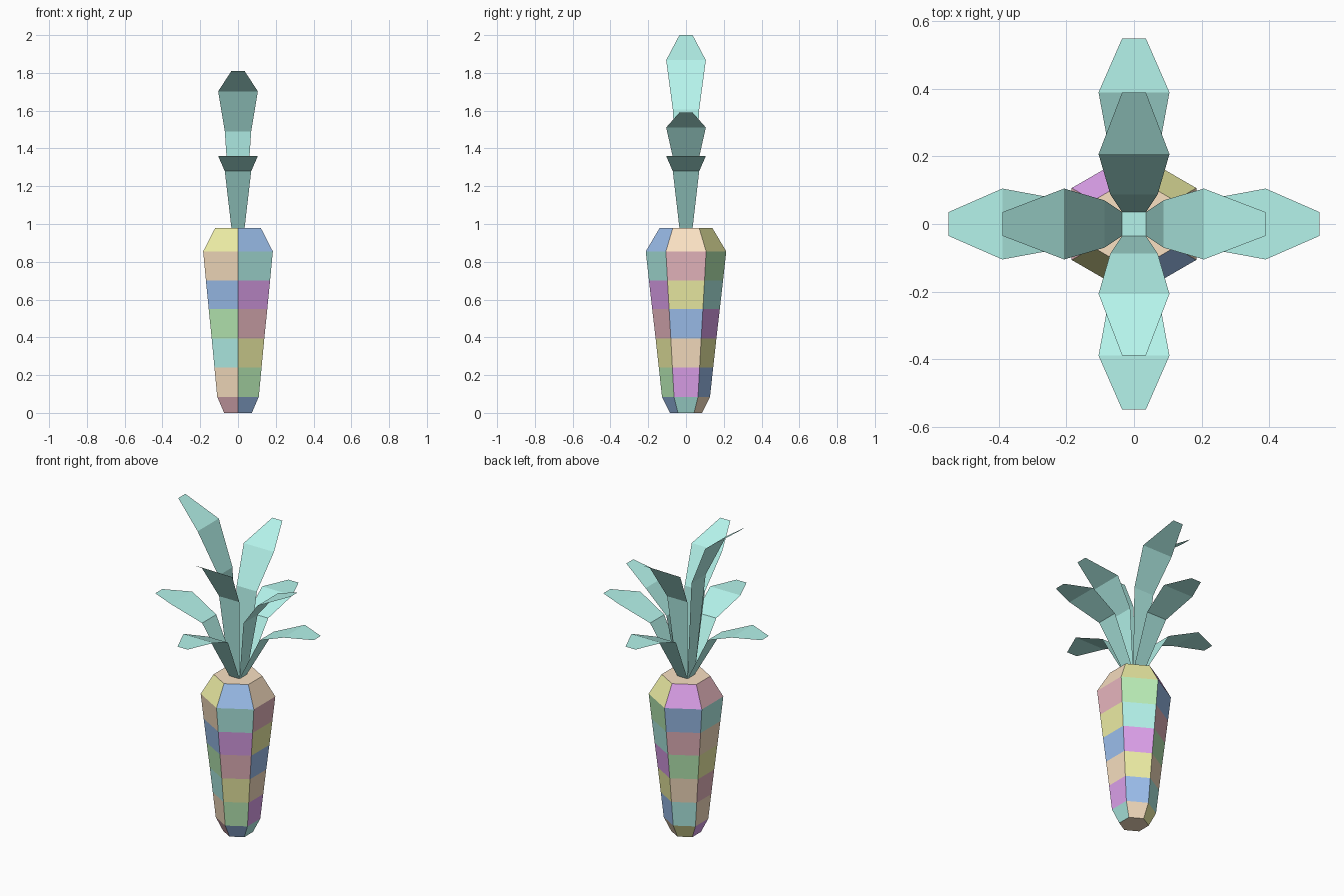
import bpy, bmesh
from math import cos, sin, radians

if "Cube" in bpy.data.objects:
    bpy.data.objects.remove(bpy.data.objects["Cube"])

# Palette keyed by one letter
COLOURS = {
    "O": ("orange", (0.95, 0.75, 0.54)), "B": ("blue", (0.34, 0.53, 0.86)),
    "G": ("green", (0.50, 0.86, 0.48)), "M": ("magenta", (0.73, 0.36, 0.84)),
    "Y": ("yellow", (0.86, 0.86, 0.38)), "T": ("teal", (0.46, 0.90, 0.83)),
    "R": ("rose", (0.82, 0.48, 0.53)),
}
KEYS = list(COLOURS)
MATS = []
for name, rgb in COLOURS.values():
    m = bpy.data.materials.new(name)
    m.diffuse_color = (*rgb, 1)
    m.use_nodes = True
    m.node_tree.nodes["Principled BSDF"].inputs["Base Color"].default_value = m.diffuse_color
    MATS.append(m)


def finish(bm, name, mats):
    me = bpy.data.meshes.new(name)
    bm.to_mesh(me)
    bm.free()
    for m in mats:
        me.materials.append(m)
    ob = bpy.data.objects.new(name, me)
    bpy.context.collection.objects.link(ob)
    return ob


# Root: hexagonal tapered body, (radius, height) rings
RINGS = [(0.085, 0), (0.127, 0.085), (0.144, 0.24), (0.161, 0.395),
         (0.179, 0.55), (0.196, 0.70), (0.213, 0.855), (0.139, 0.98)]
# Patch colours from bottom to top, for sides facing 0, 60, ... 300 degrees
SIDES = ["TMOBYRO", "OBYMTGY", "YTOGRBM", "MORYOTR", "ROTGBOY", "BGYRMTB"]

bm = bmesh.new()
rings = [[bm.verts.new((r * cos(radians(60 * k - 30)), r * sin(radians(60 * k - 30)), z))
          for k in range(6)] for r, z in RINGS]
for i in range(len(rings) - 1):
    lo, hi = rings[i], rings[i + 1]
    for k in range(6):
        n = (k + 1) % 6
        f = bm.faces.new((lo[k], lo[n], hi[n], hi[k]))
        f.material_index = KEYS.index(SIDES[k][i])
bm.faces.new(rings[0][::-1])
bm.faces.new(rings[-1])
finish(bm, "root", MATS)

# Leaves: thin folded strips, (reach, half width, height) along the strip
TEAL = MATS[KEYS.index("T")]
BASE = 0.98


def leaf(name, profile, angle):
    bm = bmesh.new()
    rows = [[bm.verts.new((r, s * w, z)) for s in (1, -1)] for r, w, z in profile]
    for a, b in zip(rows, rows[1:]):
        bm.faces.new((a[0], a[1], b[1], b[0]))
    ob = finish(bm, name, [TEAL])
    ob.rotation_euler.z = radians(angle)


low = [(0.035, 0.035, BASE), (0.20, 0.07, 1.28), (0.39, 0.105, 1.36), (0.55, 0.035, 1.36)]
for side, angle, rise in [("right", 0, 0.61), ("back", 90, 0.83),
                          ("left", 180, 1.02), ("front", 270, 0.83)]:
    leaf("low_leaf_" + side, low, angle)
    tall = [(0.035, 0.035, BASE), (0.087, 0.07, BASE + 0.615 * rise),
            (0.207, 0.105, BASE + 0.87 * rise), (0.39, 0.035, BASE + rise)]
    leaf("tall_leaf_" + side, tall, angle)

# Small square where the leaves meet
leaf("leaf_base", [(-0.035, 0.035, BASE + 0.002), (0.035, 0.035, BASE + 0.002)], 0)
